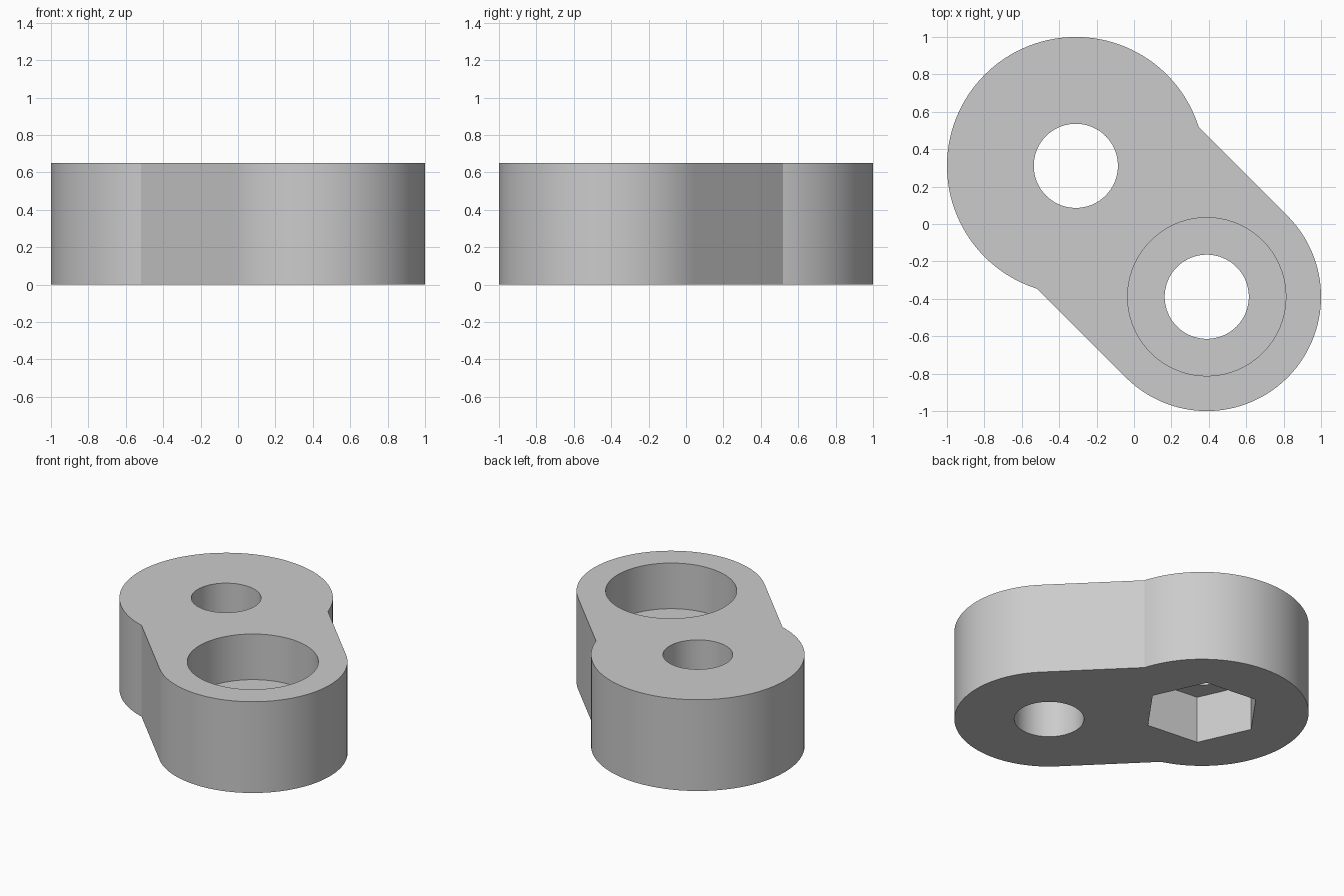
import bpy, bmesh
from math import radians, degrees, asin, cos, sin

old = bpy.data.objects.get("Cube")
if old:
    bpy.data.objects.remove(old, do_unlink=True)

HEIGHT = 0.65
BIG, BIG_R = (-0.311, 0.311), 0.689
SMALL, SMALL_R = (0.389, -0.389), 0.611
HOLE_R = 0.225
AXIS = -45  # direction from the big end to the small end

grey = bpy.data.materials.new("light_grey")
grey.use_nodes = True
colour = (0.6, 0.6, 0.6, 1)
grey.diffuse_color = colour
grey.node_tree.nodes["Principled BSDF"].inputs["Base Color"].default_value = colour


def arc(centre, radius, start, end, steps):
    """Points along an arc, both ends included."""
    angles = [radians(start + (end - start) * i / steps) for i in range(steps + 1)]
    return [(centre[0] + radius * cos(a), centre[1] + radius * sin(a)) for a in angles]


def ring(centre, radius, sides, turn=0):
    return arc(centre, radius, turn, turn + 360, sides)[:-1]


def prism(name, outline, bottom, top):
    """Extrude a closed outline upwards."""
    bm = bmesh.new()
    base = bm.faces.new([bm.verts.new((x, y, bottom)) for x, y in outline])
    grown = bmesh.ops.extrude_face_region(bm, geom=[base])["geom"]
    bmesh.ops.translate(bm, vec=(0, 0, top - bottom),
                        verts=[v for v in grown if isinstance(v, bmesh.types.BMVert)])
    bmesh.ops.recalc_face_normals(bm, faces=bm.faces)
    mesh = bpy.data.meshes.new(name)
    bm.to_mesh(mesh)
    bm.free()
    mesh.materials.append(grey)
    obj = bpy.data.objects.new(name, mesh)
    bpy.context.collection.objects.link(obj)
    return obj


# Body: large round end meeting a straight-sided arm with a round tip
join = degrees(asin(SMALL_R / BIG_R))
outline = (arc(BIG, BIG_R, AXIS + join, AXIS + 360 - join, 80)
           + arc(SMALL, SMALL_R, AXIS - 90, AXIS + 90, 64))
body = prism("link_body", outline, 0, HEIGHT)

# Two through holes, a round counterbore on top, a hexagonal nut pocket below
cutters = [
    prism("big_end_hole_cutter", ring(BIG, HOLE_R, 96), -0.1, HEIGHT + 0.1),
    prism("small_end_hole_cutter", ring(SMALL, HOLE_R, 96), -0.1, HEIGHT + 0.1),
    prism("counterbore_cutter", ring(SMALL, 0.423, 96), HEIGHT / 2, HEIGHT + 0.1),
    prism("nut_pocket_cutter", ring(BIG, 0.385, 6, -5.5), -0.1, 0.335),
]

bpy.ops.object.select_all(action='DESELECT')
bpy.context.view_layer.objects.active = body
body.select_set(True)
for cutter in cutters:
    cutter.hide_render = True
    cut = body.modifiers.new(cutter.name, 'BOOLEAN')
    cut.operation = 'DIFFERENCE'
    cut.solver = 'EXACT'
    cut.object = cutter
    bpy.ops.object.modifier_apply(modifier=cut.name)
    bpy.data.objects.remove(cutter, do_unlink=True)

bpy.ops.object.shade_smooth_by_angle(angle=radians(20))
